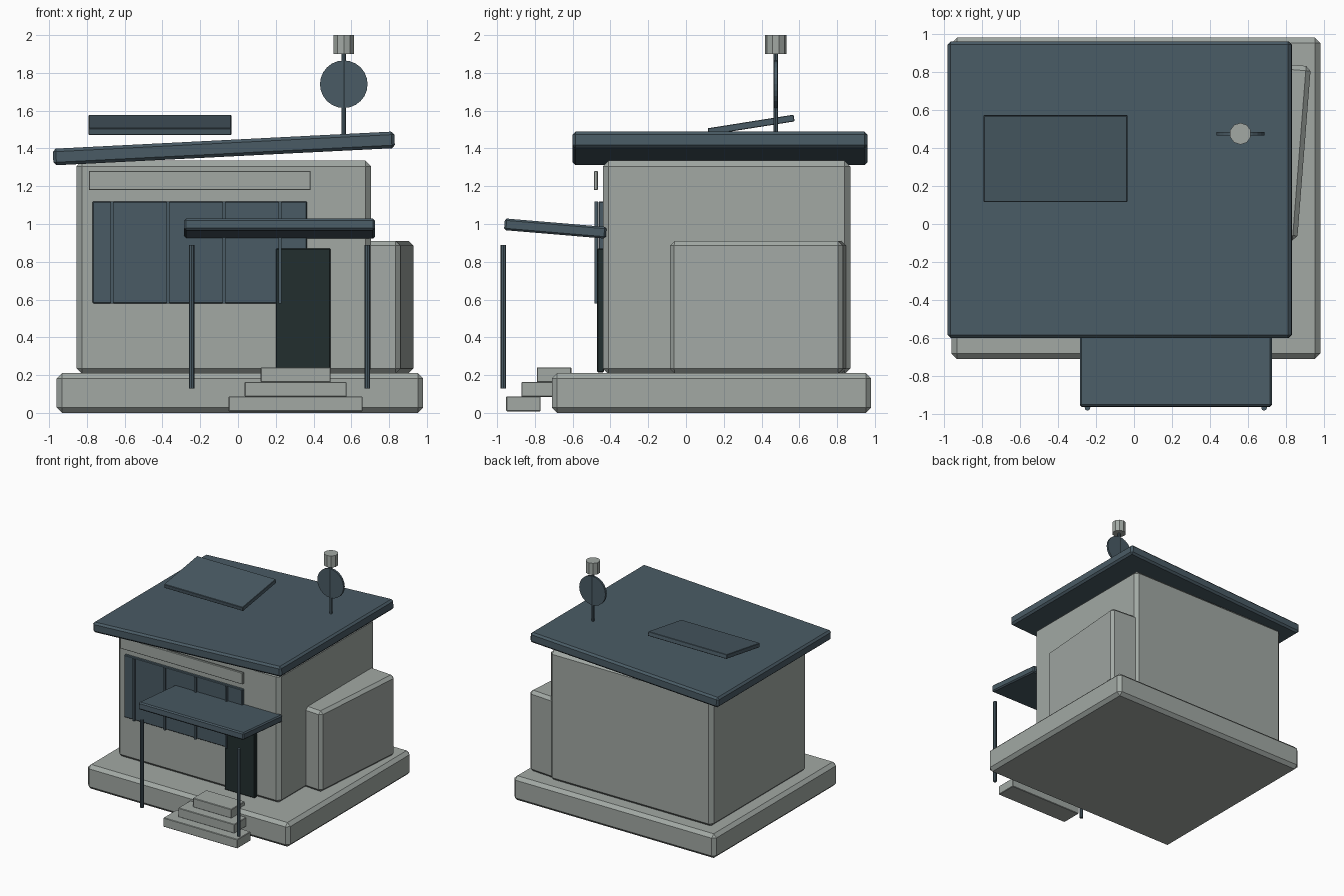
import bpy, bmesh, math
from mathutils import Matrix

if "Cube" in bpy.data.objects:
    bpy.data.objects.remove(bpy.data.objects["Cube"])


def material(name, rgb):
    m = bpy.data.materials.new(name)
    m.diffuse_color = (*rgb, 1)
    m.use_nodes = True
    m.node_tree.nodes["Principled BSDF"].inputs["Base Color"].default_value = m.diffuse_color
    return m


GREY = material("concrete grey", (0.36, 0.395, 0.372))
BLUE = material("slate blue", (0.068, 0.105, 0.130))
DARK = material("dark door", (0.016, 0.028, 0.028))


def finish(name, bm, mat, matrix):
    bmesh.ops.recalc_face_normals(bm, faces=bm.faces)
    me = bpy.data.meshes.new(name)
    bm.to_mesh(me)
    bm.free()
    me.materials.append(mat)
    ob = bpy.data.objects.new(name, me)
    ob.matrix_world = matrix
    bpy.context.collection.objects.link(ob)
    return ob


def block(name, centre, size, mat, bevel=0.0, angle=0.0, axis='X'):
    """Chamfered box, optionally tilted (degrees) about one axis."""
    bm = bmesh.new()
    bmesh.ops.create_cube(bm, size=1, matrix=Matrix.Diagonal((*size, 1)))
    if bevel:
        bmesh.ops.bevel(bm, geom=bm.edges[:], offset=bevel, segments=1,
                        profile=0.5, affect='EDGES')
    return finish(name, bm, mat, Matrix.Translation(centre)
                  @ Matrix.Rotation(math.radians(angle), 4, axis))


def span(name, x, y, z, mat, bevel=0.0):
    """Chamfered box given by its extents."""
    r = (x, y, z)
    return block(name, [(a + b) / 2 for a, b in r], [b - a for a, b in r], mat, bevel)


def rod(name, centre, radius, depth, sides, mat, angle=0.0):
    bm = bmesh.new()
    bmesh.ops.create_cone(bm, cap_ends=True, segments=sides, radius1=radius,
                          radius2=radius, depth=depth)
    return finish(name, bm, mat, Matrix.Translation(centre)
                  @ Matrix.Rotation(math.radians(angle), 4, 'X'))


# Main masses
span("foundation", (-0.96, 0.98), (-0.71, 0.98), (0, 0.21), GREY, 0.028)
span("house_body", (-0.855, 0.705), (-0.44, 0.87), (0.205, 1.335), GREY, 0.03)
block("side_annex", (0.715, 0.385, 0.56), (0.36, 0.92, 0.70), GREY, 0.025, -4.5, 'Z')

# Sloping roof and the tilted panel on it
block("roof", (-0.075, 0.18, 1.40), (1.81, 1.56, 0.088), BLUE, 0.016, -2.9, 'Y')
block("roof_panel", (-0.413, 0.345, 1.525), (0.755, 0.46, 0.036), BLUE, 0.003, 9, 'X')

# Shop window with mullions, sign strip and door
span("window", (-0.77, 0.365), (-0.463, -0.435), (0.58, 1.12), BLUE, 0.005)
for i in range(4):
    x = -0.666 + i * 0.296
    span(f"mullion_{i + 1}", (x - 0.008, x + 0.008), (-0.484, -0.467), (0.58, 1.12), BLUE)
span("sign_strip", (-0.79, 0.385), (-0.488, -0.467), (1.18, 1.28), GREY, 0.003)
span("door", (0.20, 0.49), (-0.472, -0.435), (0.215, 0.87), DARK, 0.005)

# Canopy on two posts
block("canopy", (0.22, -0.692, 0.976), (1.01, 0.54, 0.062), BLUE, 0.01, -4.8, 'X')
for side, x in (("left", -0.245), ("right", 0.685)):
    rod(f"canopy_post_{side}", (x, -0.967, 0.51), 0.015, 0.76, 8, BLUE)

# Entrance steps, narrowing upward
for i in range(3):
    w = 0.355 - i * 0.085
    y = -0.952 + i * 0.081
    z = 0.008 + i * 0.077
    span(f"step_{i + 1}", (0.305 - w, 0.305 + w), (y, y + 0.183), (z, z + 0.079), GREY, 0.004)

# Roof mast with dish and cap
rod("mast", (0.56, 0.475, 1.67), 0.012, 0.48, 8, BLUE)
rod("dish", (0.56, 0.475, 1.74), 0.126, 0.018, 24, BLUE, 90)
rod("mast_cap", (0.56, 0.475, 1.95), 0.057, 0.10, 10, GREY)
